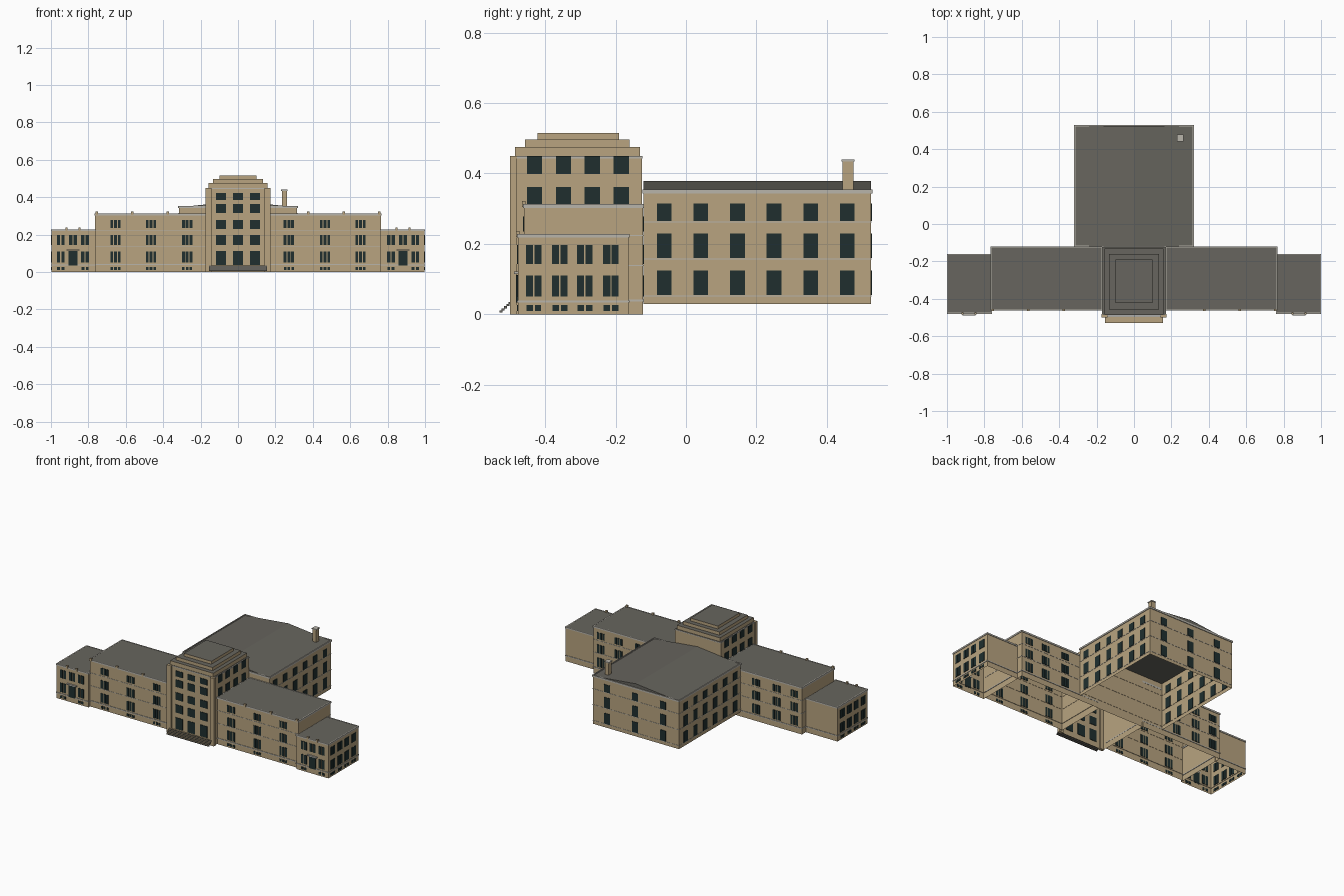
import bpy, bmesh
from mathutils import Vector

old = bpy.data.objects.get("Cube")
if old:
    bpy.data.objects.remove(old)


def material(name, colour):
    m = bpy.data.materials.new(name)
    m.use_nodes = True
    m.diffuse_color = (*colour, 1)
    m.node_tree.nodes["Principled BSDF"].inputs["Base Color"].default_value = (*colour, 1)
    return m


MATS = [material("tan_stone", (0.48, 0.37, 0.215)),
        material("roof_grey", (0.135, 0.13, 0.112)),
        material("window_glass", (0.014, 0.028, 0.028)),
        material("pale_trim", (0.48, 0.46, 0.41))]
STONE, ROOF, GLASS, TRIM = range(4)


def finish(name, bm):
    mesh = bpy.data.meshes.new(name)
    bm.to_mesh(mesh)
    bm.free()
    for m in MATS:
        mesh.materials.append(m)
    ob = bpy.data.objects.new(name, mesh)
    bpy.context.collection.objects.link(ob)
    return ob


def add_box(bm, x, y, z, mat):
    """Box from three (low, high) ranges; returns its new faces."""
    verts = bmesh.ops.create_cube(bm, size=1)["verts"]
    for v in verts:
        v.co = Vector([(a + b) / 2 + c * (b - a) for (a, b), c in zip((x, y, z), v.co)])
    faces = list({f for v in verts for f in v.link_faces})
    for f in faces:
        f.material_index = mat
    return faces


def box(name, x, y, z, mat=STONE):
    bm = bmesh.new()
    add_box(bm, x, y, z, mat)
    finish(name, bm)


def flip(r, s):
    return tuple(sorted((r[0] * s, r[1] * s)))


def shell(name, x, y, z):
    """Hollow building mass: stone walls, grey flat roof, open underneath."""
    bm = bmesh.new()
    faces = add_box(bm, x, y, z, STONE)
    bm.normal_update()
    for f in faces:
        if f.normal.z > 0.5:
            f.material_index = ROOF
    bmesh.ops.delete(bm, geom=[f for f in faces if f.normal.z < -0.5], context="FACES_ONLY")
    finish(name, bm)


def band(name, x, y, z, out=0.003, mat=TRIM):
    """Thin moulding running round a rectangular mass."""
    bm = bmesh.new()
    rings = []
    for o, h in ((0, z[0]), (out, z[0]), (out, z[1]), (-out, z[1])):
        corners = ((x[0] - o, y[0] - o), (x[1] + o, y[0] - o),
                   (x[1] + o, y[1] + o), (x[0] - o, y[1] + o))
        rings.append([bm.verts.new((a, b, h)) for a, b in corners])
    for r in range(3):
        for i in range(4):
            j = (i + 1) % 4
            bm.faces.new((rings[r][i], rings[r][j], rings[r + 1][j], rings[r + 1][i])).material_index = mat
    finish(name, bm)


def windows(name, axis, at, centres, rows, width):
    """Grid of thin panes set through the wall that is square to the axis."""
    bm = bmesh.new()
    depth = (at - 0.003, at + 0.003)
    for c in centres:
        for row in rows:
            span = (c - width / 2, c + width / 2)
            x, y = (depth, span) if axis == "x" else (span, depth)
            add_box(bm, x, y, row, GLASS)
    finish(name, bm)


def grouped(centres, offsets):
    return [c + o for c in centres for o in offsets]


# Central tower with stepped top
TX, TY = (-0.168, 0.168), (-0.487, -0.125)
shell("tower_body", TX, TY, (0, 0.45))
shell("tower_upper_tier", (-0.158, 0.158), (-0.485, -0.13), (0.45, 0.475))
shell("tower_middle_tier", (-0.133, 0.133), (-0.457, -0.16), (0.475, 0.496))
shell("tower_top_tier", (-0.1, 0.1), (-0.422, -0.19), (0.496, 0.515))
band("tower_cornice", TX, TY, (0.443, 0.449), 0.002)
windows("tower_front_windows", "y", TY[0], (-0.09, 0, 0.09),
        ((0.037, 0.112), (0.145, 0.198), (0.23, 0.278), (0.315, 0.363), (0.385, 0.422)), 0.053)
for s, side in ((1, "left"), (-1, "right")):
    box(f"tower_pilaster_{side}", flip((0.143, 0.173), s), (-0.5, -0.48), (0, 0.45))
    windows(f"tower_windows_{side}", "x", s * TX[1], (-0.43, -0.348, -0.266, -0.184),
            ((0.313, 0.362), (0.398, 0.449)), 0.043)

# Entrance steps: stone treads and grey risers
bm = bmesh.new()
count, run, rise = 5, 0.0066, 0.006
for i in range(count):
    y, z = -0.53 + i * run, 0.005 + i * rise
    faces = add_box(bm, (-0.155, 0.155), (y, y + run * 1.3), (z, z + rise), ROOF)
    bm.normal_update()
    for f in faces:
        if f.normal.z > 0.5:
            f.material_index = STONE
finish("entrance_steps", bm)

# Side wings and end pavilions, mirrored
WY, PY = (-0.46, -0.122), (-0.477, -0.163)
UPPER = ((0.143, 0.197), (0.05, 0.11))
WING_ROWS = UPPER + ((0.235, 0.278),)
BASEMENT = ((0.01, 0.026),)
TRIPLE = (-0.02, 0, 0.02)
for s, side in ((1, "left"), (-1, "right")):
    wx, px = flip((0.17, 0.765), s), flip((0.762, 0.997), s)
    shell(f"wing_{side}", wx, WY, (0, 0.31))
    band(f"wing_cornice_{side}", wx, WY, (0.302, 0.313))
    band(f"wing_base_course_{side}", wx, WY, (0.036, 0.042))
    for n, z in enumerate((0.137, 0.222)):
        band(f"wing_sill_course_{side}_{n}", wx, WY, (z, z + 0.003), 0.0015)
    front = grouped([s * c for c in (0.272, 0.465, 0.655)], TRIPLE)
    back = grouped([s * c for c in (0.43, 0.58, 0.71)], TRIPLE)
    windows(f"wing_front_windows_{side}", "y", WY[0], front, WING_ROWS, 0.015)
    windows(f"wing_basement_windows_{side}", "y", WY[0], front, BASEMENT, 0.014)
    windows(f"wing_back_windows_{side}", "y", WY[1], back, WING_ROWS, 0.015)
    for n, c in enumerate((0.375, 0.565, 0.755)):
        box(f"wing_parapet_block_{side}_{n}", flip((c - 0.007, c + 0.007), s),
            (-0.466, -0.455), (0.305, 0.322))

    shell(f"pavilion_{side}", px, PY, (0, 0.225))
    band(f"pavilion_cornice_{side}", px, PY, (0.218, 0.228))
    band(f"pavilion_base_course_{side}", px, PY, (0.034, 0.04))
    pairs = grouped([s * c for c in (0.818, 0.948)], (-0.012, 0.012))
    windows(f"pavilion_front_windows_{side}", "y", PY[0], pairs, UPPER, 0.018)
    windows(f"pavilion_centre_windows_{side}", "y", PY[0],
            grouped([s * 0.882], (-0.012, 0.012)), UPPER[:1], 0.019)
    windows(f"pavilion_front_basement_windows_{side}", "y", PY[0], pairs, BASEMENT, 0.016)
    windows(f"pavilion_door_{side}", "y", PY[0] - 0.002, [s * 0.882], ((0.034, 0.112),), 0.046)
    box(f"door_canopy_{side}", flip((0.847, 0.917), s), (-0.488, -0.476), (0.114, 0.121), TRIM)
    ends = grouped((-0.432, -0.358, -0.287, -0.213), (-0.012, 0.012))
    windows(f"pavilion_end_windows_{side}", "x", s * 0.997, ends, UPPER, 0.02)
    windows(f"pavilion_end_basement_windows_{side}", "x", s * 0.997, ends, BASEMENT, 0.018)
    for n, c in enumerate((0.848, 0.917)):
        box(f"pavilion_parapet_block_{side}_{n}", flip((c - 0.006, c + 0.006), s),
            (-0.483, -0.472), (0.22, 0.237))

# Rear block
BX, BY = (-0.316, 0.316), (-0.12, 0.525)
shell("rear_block", BX, BY, (0.03, 0.345))
band("rear_cornice", BX, BY, (0.343, 0.354), 0.004)
ROWS = ((0.055, 0.125), (0.16, 0.23), (0.265, 0.315))
for n, (low, high) in enumerate(ROWS):
    band(f"rear_sill_course_{n}", BX, BY, (low - 0.004, low - 0.001), 0.0015)
for s, side in ((1, "left"), (-1, "right")):
    windows(f"rear_side_windows_{side}", "x", s * BX[1],
            [-0.062 + 0.104 * i for i in range(6)], ROWS, 0.042)
windows("rear_end_windows", "y", BY[1], (-0.2, 0.005, 0.21), ROWS, 0.042)

# Low gabled roof over the rear block
bm = bmesh.new()
ends = [[bm.verts.new((x, y, z)) for x, z in ((BX[0], 0.346), (BX[1], 0.346), (0, 0.379))] for y in BY]
bm.faces.new(ends[0])
bm.faces.new(ends[1][::-1])
for i, j in ((1, 2), (2, 0)):
    bm.faces.new((ends[0][j], ends[0][i], ends[1][i], ends[1][j]))
for f in bm.faces:
    f.material_index = ROOF
finish("rear_gable_roof", bm)

# Chimney
box("chimney", (0.234, 0.262), (0.445, 0.475), (0.345, 0.434))
box("chimney_cap", (0.231, 0.265), (0.442, 0.478), (0.434, 0.44), TRIM)
